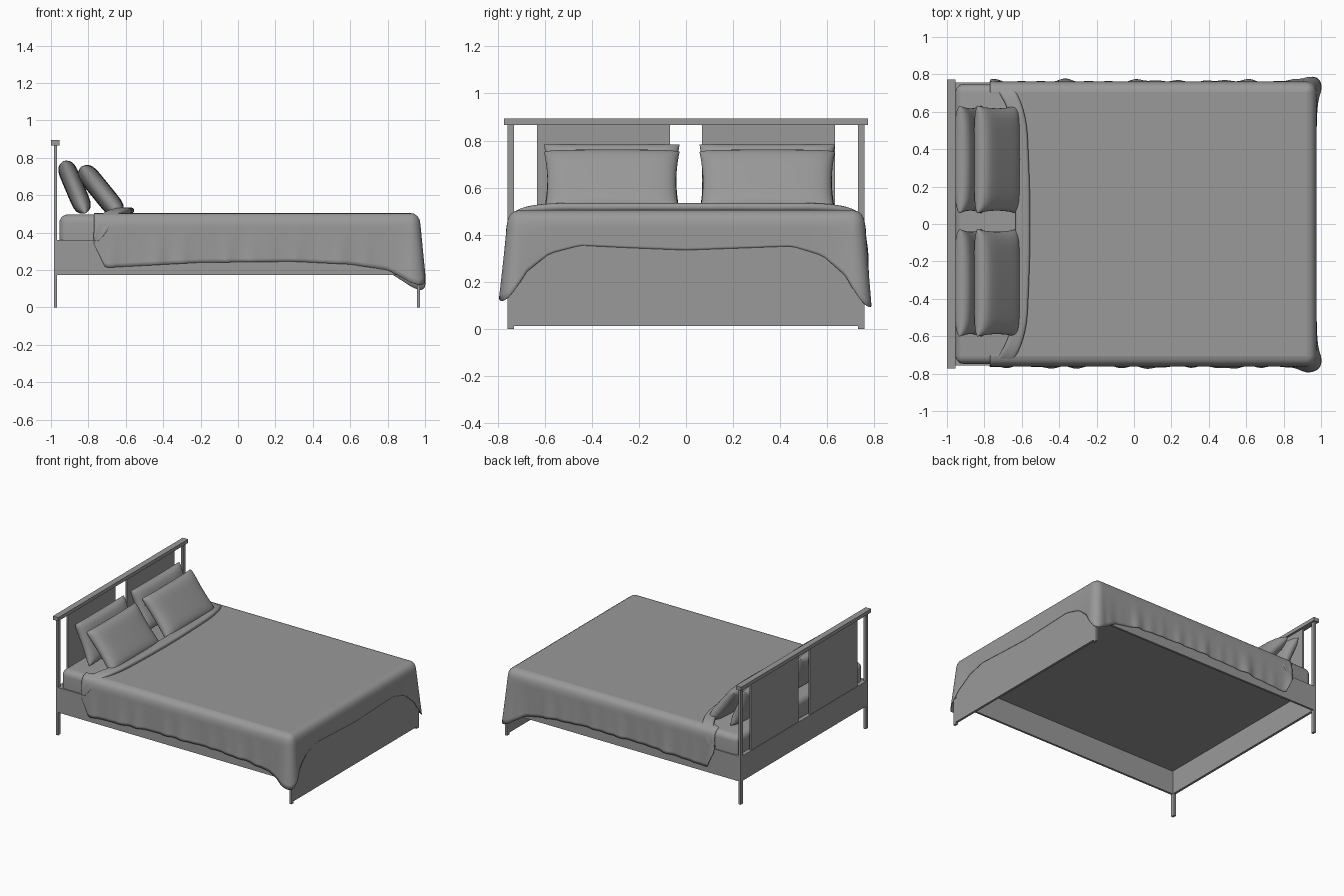
import bpy, bmesh, math
from math import sin, cos, pi, exp, radians

if "Cube" in bpy.data.objects:
    bpy.data.objects.remove(bpy.data.objects["Cube"], do_unlink=True)

GREY = (0.32, 0.32, 0.32, 1)
mat = bpy.data.materials.new("plain grey")
mat.use_nodes = True
mat.diffuse_color = GREY
mat.node_tree.nodes["Principled BSDF"].inputs["Base Color"].default_value = GREY


def finish(name, bm, smooth=None):
    mesh = bpy.data.meshes.new(name)
    bm.to_mesh(mesh)
    bm.free()
    mesh.materials.append(mat)
    ob = bpy.data.objects.new(name, mesh)
    bpy.context.scene.collection.objects.link(ob)
    if smooth:
        bpy.ops.object.select_all(action='DESELECT')
        ob.select_set(True)
        bpy.context.view_layer.objects.active = ob
        bpy.ops.object.shade_smooth_by_angle(angle=radians(smooth))
    return ob


def box(name, x, y, z, round_edges=0):
    bm = bmesh.new()
    bmesh.ops.create_cube(bm, size=1)
    for v in bm.verts:
        v.co = [lo + (c + 0.5) * (hi - lo) for c, (lo, hi) in zip(v.co, (x, y, z))]
    if round_edges:
        edges = [e for e in bm.edges if max(v.co.z for v in e.verts) > z[0] + 0.01]
        bmesh.ops.bevel(bm, geom=edges, offset=round_edges, segments=5,
                        profile=0.5, affect='EDGES')
    return finish(name, bm, 40 if round_edges else None)


def interp(table, t):
    if t <= table[0][0]:
        return table[0][1]
    for (a, p), (b, q) in zip(table, table[1:]):
        if t <= b:
            return p + (q - p) * (t - a) / (b - a)
    return table[-1][1]


# Frame
HEAD = (-0.985, -0.967)
FOOT = (0.957, 0.974)
for side, s in (("right", -1), ("left", 1)):
    post_y = sorted((s * 0.73, s * 0.757))
    box(side + "_head_post", HEAD, post_y, (0, 0.87))
    box(side + "_foot_leg", FOOT, post_y, (0, 0.2))
    box(side + "_side_rail", (HEAD[1], FOOT[0]), sorted((s * 0.741, s * 0.757)), (0.172, 0.36))
    box(side + "_headboard_panel", (-0.982, -0.97), sorted((s * 0.068, s * 0.633)), (0.36, 0.87))
box("headboard_top_rail", (-1, -0.955), (-0.772, 0.772), (0.867, 0.894))
box("headboard_lower_rail", HEAD, (-0.73, 0.73), (0.172, 0.36))
box("footboard", FOOT, (-0.73, 0.73), (0.014, 0.36))
box("bed_base", (HEAD[1], FOOT[0]), (-0.741, 0.741), (0.35, 0.359))
box("mattress", (-0.955, 0.952), (-0.748, 0.748), (0.357, 0.497), 0.045)

# Duvet: a U-shaped outline (x, y, outward normal) swept down into a draped skirt
SX, SY, R, START = 0.976, 0.761, 0.056, -0.77
N = 90
outline = [(START + (SX - R - START) * i / N, -SY, 0, -1) for i in range(N)]
for k in range(13):
    a = -pi / 2 + pi / 2 * k / 12
    outline.append((SX - R + R * cos(a), -SY + R + R * sin(a), cos(a), sin(a)))
outline += [(SX, (SY - R) * i / 24, 1, 0) for i in range(-23, 1)]
outline += [(x, -y, nx, -ny) for x, y, nx, ny in reversed(outline[:-1])]

SIDE_HEM = [(-0.77, 0.34), (-0.71, 0.212), (-0.2, 0.24), (0.3, 0.245), (0.6, 0.23),
            (0.8, 0.2), (0.92, 0.135), (0.975, 0.11)]
FOOT_HEM = [(0, 0.335), (0.25, 0.345), (0.45, 0.355), (0.58, 0.32), (0.68, 0.24), (0.76, 0.1)]


def skirt_point(x, y, nx, ny, t):
    corner = exp(-math.hypot(x - SX, abs(y) - SY) / 0.06)
    hem = interp(SIDE_HEM, x) * ny * ny + interp(FOOT_HEM, abs(y)) * nx * nx
    hem -= 0.03 * exp(-math.hypot(x - SX, y - SY) / 0.15)
    z = 0.44 + (hem - 0.44) * t
    fold = sin(x * 23 + y * 9) * sin(x * 9 + 1 + y) + 0.5 * sin(x * 51 + 2 * y)
    ripple = max(0, 0.009 * (0.4 + fold)) * t ** 1.3 * ny * ny * (1 - corner)
    flare = ripple + 0.058 * corner * t
    return x + nx * flare, y + ny * flare, z


bm = bmesh.new()
rings = []
for inset, z in ((0.055, 0.505), (0.035, 0.501), (0.016, 0.488), (0.005, 0.468)):
    rings.append([bm.verts.new((x - nx * inset, y - ny * inset, z)) for x, y, nx, ny in outline])
STEPS = 10
for j in range(STEPS + 1):
    rings.append([bm.verts.new(skirt_point(*p, j / STEPS)) for p in outline])
for inner, outer in zip(rings, rings[1:]):
    for i in range(len(outline) - 1):
        bm.faces.new((outer[i], outer[i + 1], inner[i + 1], inner[i]))
head_edge = [bm.verts.new((-0.6, y, 0.505)) for y in (0.62, -0.62)]
bm.faces.new(rings[0] + head_edge)
duvet = finish("duvet", bm, 45)
duvet.data.polygons[-1].use_smooth = False
thick = duvet.modifiers.new("cloth", 'SOLIDIFY')
thick.thickness = 0.003
thick.offset = -1

# Turned-back duvet edge: a flattened roll over the bed, trailing back down both sides
# (x, y, z, normal angle from vertical in degrees, half width)
HALF_ROLL = [(-0.594, 0, 0.517, 0, 0.04), (-0.595, 0.2, 0.519, 0, 0.04),
             (-0.6, 0.38, 0.517, 0, 0.036), (-0.608, 0.52, 0.519, 0, 0.04),
             (-0.634, 0.62, 0.514, 0, 0.043), (-0.667, 0.69, 0.504, 12, 0.048),
             (-0.698, 0.735, 0.486, 45, 0.05), (-0.718, 0.755, 0.45, 75, 0.048),
             (-0.738, 0.758, 0.4, 90, 0.036), (-0.76, 0.758, 0.35, 90, 0.014)]
path = [(x, -y, z, -a, w) for x, y, z, a, w in reversed(HALF_ROLL[1:])] + HALF_ROLL
bm = bmesh.new()
loops = []
for x, y, z, a, w in path:
    a = radians(a)
    loop = []
    for k in range(14):
        t = 2 * pi * k / 14
        h = (0.02 - 0.012 * abs(sin(a))) * sin(t) + 0.003 * sin(3 * t)
        loop.append(bm.verts.new((x + w * cos(t), y + h * sin(a), z + h * cos(a))))
    loops.append(loop)
for p, q in zip(loops, loops[1:]):
    for k in range(14):
        n = (k + 1) % 14
        bm.faces.new((p[k], p[n], q[n], q[k]))
bm.faces.new(loops[0])
bm.faces.new(loops[-1])
bmesh.ops.recalc_face_normals(bm, faces=bm.faces)
roll = finish("duvet_turned_edge", bm, 60)
sub = roll.modifiers.new("soft", 'SUBSURF')
sub.levels = sub.render_levels = 2


# Pillows: cushioned sheets with pinched sides and pointed corners
def pillow(name, x, y, z, tilt, half_height, half_thick, half_width=0.288):
    bm = bmesh.new()
    n = 28
    a = radians(tilt)
    for face in (-1, 1):
        grid = []
        for i in range(n + 1):
            row = []
            for j in range(n + 1):
                u, v = (sin(pi / 2 * (2 * k / n - 1)) for k in (i, j))
                w = half_width * u * (1 - 0.05 * (1 - v * v))
                h = half_height * v * (1 - 0.02 * (1 - u * u))
                puff = math.sqrt(max(0, (1 - u ** 8) * (1 - v ** 6)))
                t = face * half_thick * puff * (0.85 + 0.15 * cos(pi / 2 * u))
                row.append(bm.verts.new((x - h * sin(a) + t * cos(a), y + w,
                                         z + h * cos(a) + t * sin(a))))
            grid.append(row)
        for i in range(n):
            for j in range(n):
                bm.faces.new((grid[i][j], grid[i + 1][j], grid[i + 1][j + 1], grid[i][j + 1]))
    bmesh.ops.remove_doubles(bm, verts=bm.verts, dist=0.0005)
    bmesh.ops.recalc_face_normals(bm, faces=bm.faces)
    finish(name, bm, 70)


for side, y in (("right", -0.315), ("left", 0.345)):
    pillow(side + "_back_pillow", -0.874, y, 0.643, 23, 0.152, 0.051)
    pillow(side + "_front_pillow", -0.733, y, 0.622, 39, 0.168, 0.055)
